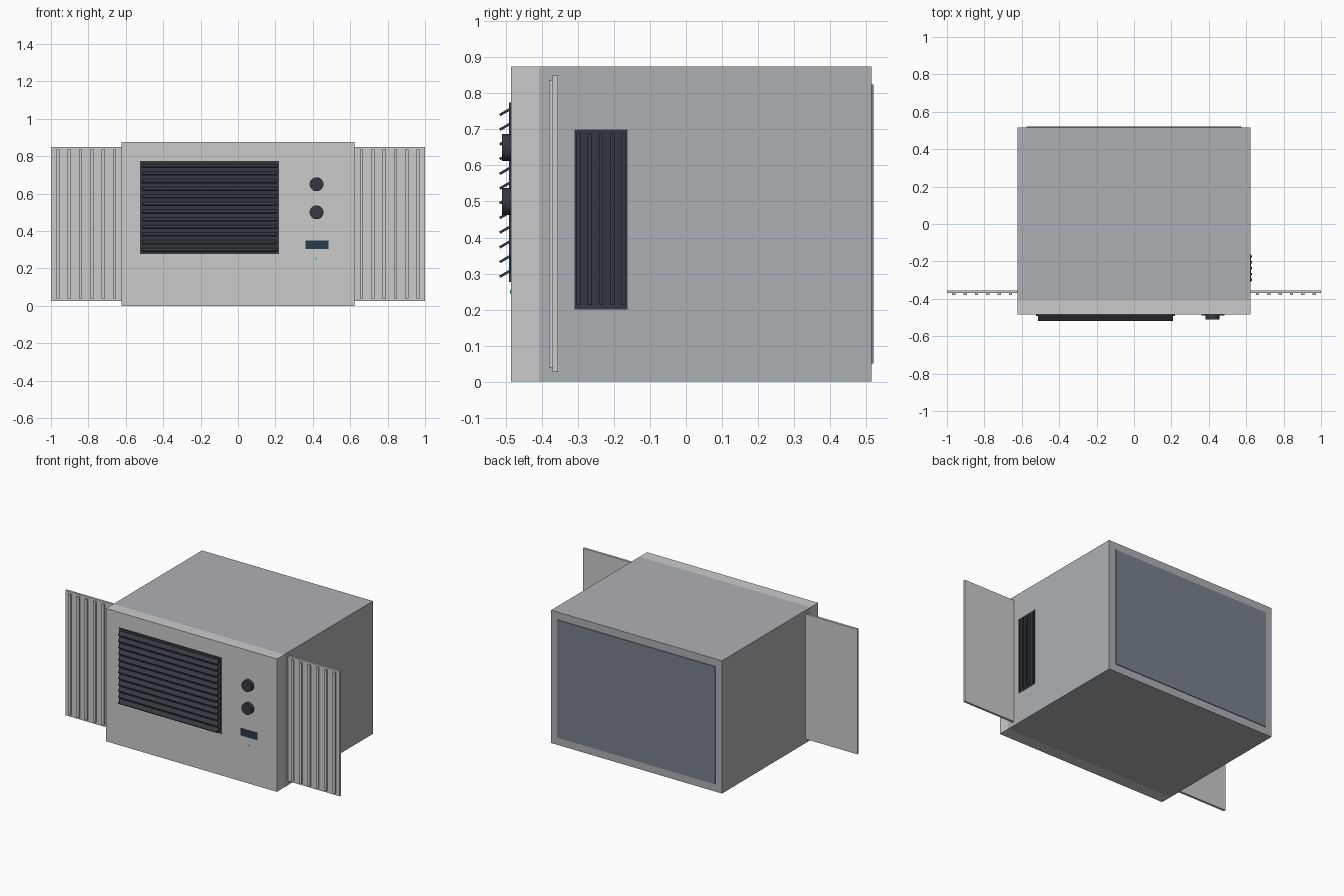
import bpy
import math

if "Cube" in bpy.data.objects:
    bpy.data.objects.remove(bpy.data.objects["Cube"])


def material(name, color):
    m = bpy.data.materials.new(name)
    m.diffuse_color = (*color, 1)
    m.use_nodes = True
    m.node_tree.nodes["Principled BSDF"].inputs["Base Color"].default_value = m.diffuse_color
    return m


DARK = material("dark_plastic", (0.035, 0.04, 0.052))
SHELL = material("grey_metal", (0.42, 0.44, 0.46))
REAR = material("rear_metal", (0.19, 0.22, 0.26))
SCREEN = material("screen_blue", (0.02, 0.045, 0.07))
GREEN = material("led_green", (0.05, 0.6, 0.2))


def box(name, x, y, z, mat=None, tilt=0.0):
    """Box from (min, max) ranges on each axis, optionally tilted about x."""
    spans = (x, y, z)
    bpy.ops.mesh.primitive_cube_add(size=1, location=[(a + b) / 2 for a, b in spans])
    ob = bpy.context.object
    ob.name = name
    ob.scale = [b - a for a, b in spans]
    bpy.ops.object.transform_apply(location=False, rotation=False, scale=True)
    ob.rotation_euler.x = tilt
    if mat:
        ob.data.materials.append(mat)
    return ob


def dial(name, x, z, r, y0, y1, mat, sides=32):
    """Cylinder facing the front."""
    bpy.ops.mesh.primitive_cylinder_add(vertices=sides, radius=r, depth=y1 - y0,
                                        location=(x, (y0 + y1) / 2, z),
                                        rotation=(math.pi / 2, 0, 0))
    ob = bpy.context.object
    ob.name = name
    ob.data.materials.append(mat)
    bpy.ops.object.shade_smooth_by_angle()


# Cabinet, front bezel and rear plate
W, H = 0.623, 0.875
box("cabinet", (-W, W), (-0.408, 0.515), (0, H), SHELL)
box("front_bezel", (-W, W), (-0.485, -0.408), (0, H))
box("rear_plate", (-0.575, 0.575), (0.51, 0.52), (0.05, 0.825), REAR)

# Front grille with tilted louvres
box("grille_back", (-0.525, 0.22), (-0.491, -0.48), (0.276, 0.775), DARK)
for i in range(12):
    z = 0.299 + i * 0.0408
    box("grille_louvre", (-0.513, 0.208), (-0.519, -0.487), (z - 0.0035, z + 0.0035),
        DARK, math.radians(30))

# Controls
for z in (0.65, 0.50):
    dial("control_knob", 0.42, z, 0.037, -0.511, -0.48, DARK)
box("display", (0.36, 0.483), (-0.488, -0.48), (0.303, 0.35), SCREEN)
dial("power_light", 0.42, 0.25, 0.005, -0.489, -0.48, GREEN, 12)

# Window filler panels with ribs on both sides
for s in (-1, 1):
    box("side_panel", sorted((s * 0.62, s * 1.0)), (-0.37, -0.355), (0.027, 0.85))
    for i in range(6):
        x = s * (0.66 + i * 0.0607)
        box("panel_rib", (x - 0.009, x + 0.009), (-0.38, -0.368), (0.04, 0.837))

# Side vent on the right
box("side_vent", (0.615, 0.626), (-0.31, -0.162), (0.2, 0.7), DARK)
for i in range(5):
    y = -0.298 + i * 0.031
    box("vent_slat", (0.62, 0.632), (y - 0.006, y + 0.006), (0.213, 0.688), DARK)
